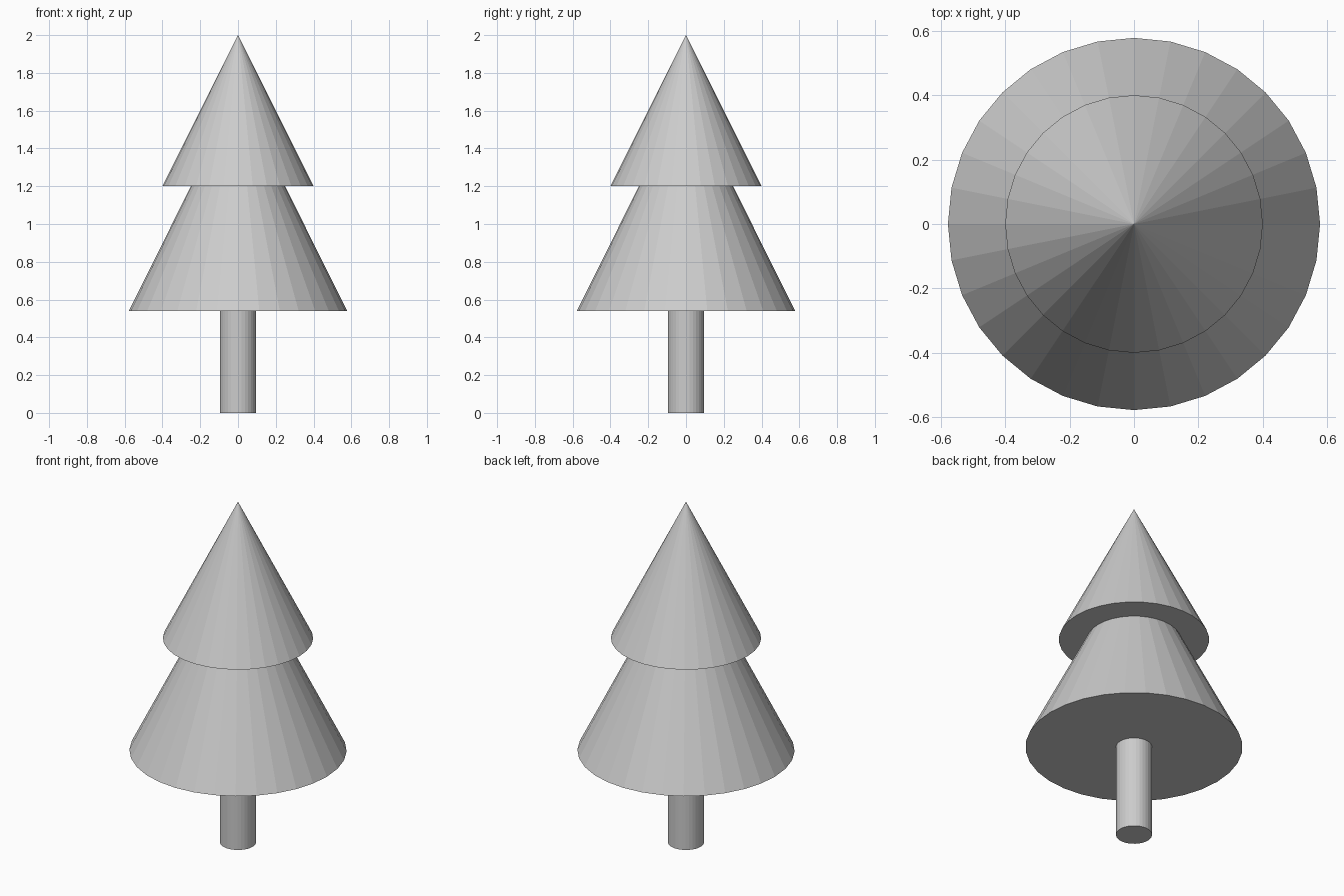
import bpy

if "Cube" in bpy.data.objects:
    bpy.data.objects.remove(bpy.data.objects["Cube"])

SIDES = 32


def cone(name, radius, z_bottom, z_top):
    """Flat-shaded, capped cone standing on z_bottom."""
    height = z_top - z_bottom
    bpy.ops.mesh.primitive_cone_add(
        vertices=SIDES, radius1=radius, radius2=0, depth=height,
        location=(0, 0, z_bottom + height / 2))
    bpy.context.object.name = name


# Trunk, running slightly up into the foliage
bpy.ops.mesh.primitive_cylinder_add(
    vertices=SIDES, radius=0.096, depth=0.58, location=(0, 0, 0.29))
bpy.context.object.name = "trunk"

# Foliage tiers; the lower tip is hidden inside the upper tier
cone("lower_foliage", 0.578, 0.54, 1.70)
cone("upper_foliage", 0.40, 1.20, 2.00)
